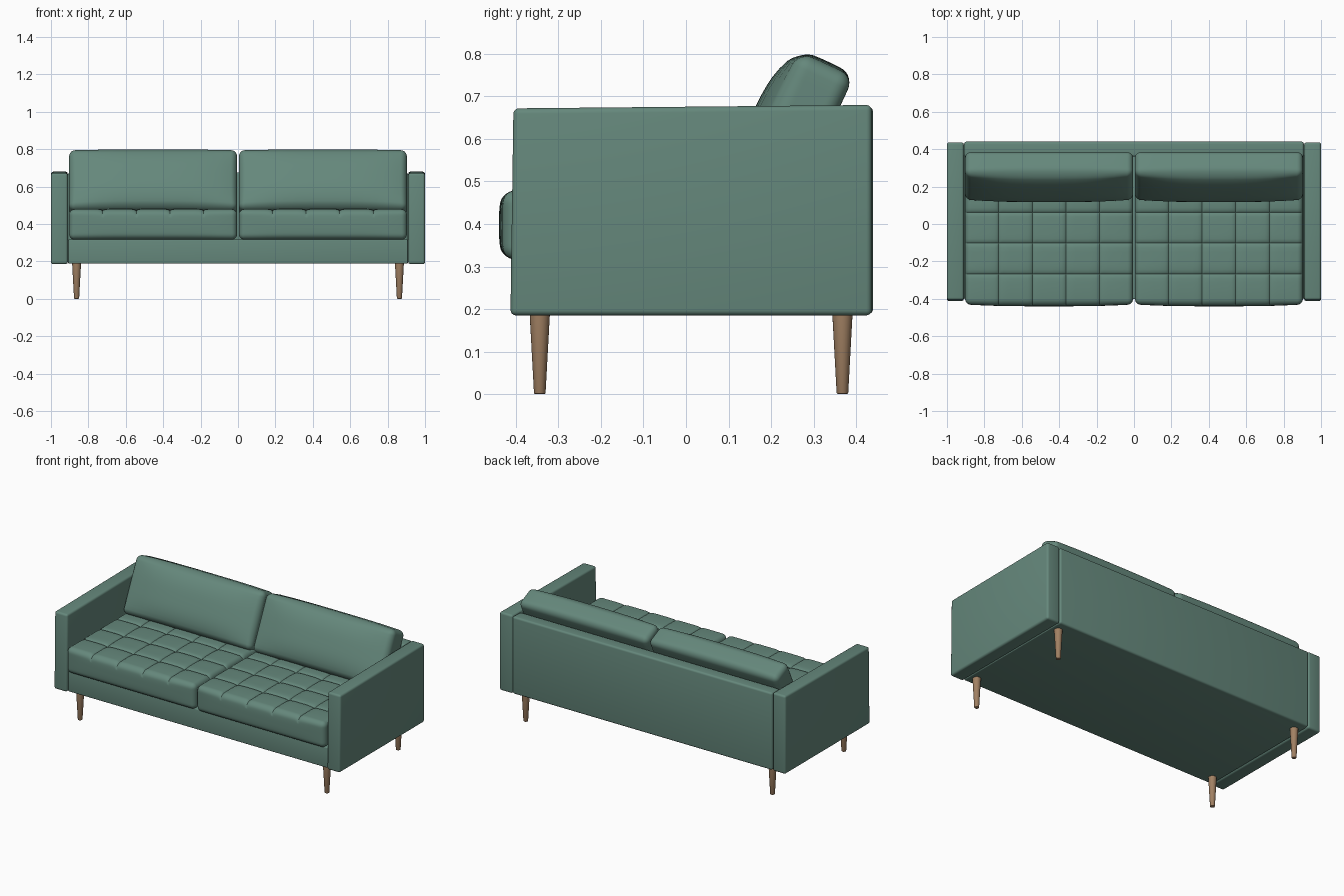
import bpy, bmesh, math
from mathutils import Vector

old = bpy.data.objects.get("Cube")
if old:
    bpy.data.objects.remove(old)


def material(name, rgb):
    m = bpy.data.materials.new(name)
    m.use_nodes = True
    m.diffuse_color = (*rgb, 1)
    m.node_tree.nodes["Principled BSDF"].inputs["Base Color"].default_value = (*rgb, 1)
    return m


green = material("green upholstery", (0.13, 0.245, 0.2))
wood = material("warm wood", (0.36, 0.22, 0.125))


def finish(bm, name, mat, loc=(0, 0, 0), tilt=0, angle=40):
    me = bpy.data.meshes.new(name)
    bmesh.ops.recalc_face_normals(bm, faces=bm.faces)
    bm.to_mesh(me)
    bm.free()
    me.materials.append(mat)
    ob = bpy.data.objects.new(name, me)
    ob.location = loc
    ob.rotation_euler.x = tilt
    bpy.context.collection.objects.link(ob)
    bpy.ops.object.select_all(action='DESELECT')
    ob.select_set(True)
    bpy.context.view_layer.objects.active = ob
    bpy.ops.object.shade_smooth_by_angle(angle=math.radians(angle))
    return ob


def panel(name, lo, hi, radius, shape=None):
    """Upholstered board with softened edges."""
    lo, hi = Vector(lo), Vector(hi)
    bm = bmesh.new()
    bmesh.ops.create_cube(bm, size=1)
    for v in bm.verts:
        v.co = Vector(l + (h - l) * (c + 0.5) for l, h, c in zip(lo, hi, v.co))
        if shape:
            shape(v.co)
    bmesh.ops.bevel(bm, geom=bm.edges[:], offset=radius, segments=4,
                    profile=0.5, affect='EDGES')
    return finish(bm, name, green)


def cushion(name, half, radius, loc, front, top, tilt=0, lines=((), ())):
    """Rounded box swollen to the front and top, with optional tufting lines."""
    bm = bmesh.new()
    bmesh.ops.create_cube(bm, size=2)
    for v in bm.verts:
        v.co = Vector(c * h for c, h in zip(v.co, half))
    for axis in range(3):
        h = half[axis]
        cuts = {round(s * (h - radius * (1 - f)), 4)
                for s in (-1, 1) for f in (0, 0.27, 0.58)}
        cuts |= {round((h - radius) * k / 6, 4) for k in range(-5, 6)}
        if axis < 2:
            for line in lines[axis]:
                cuts |= {round(line + s * d, 4) for s in (-1, 1)
                         for d in (0, 0.004, 0.011, 0.024, 0.045)}
        normal = Vector(float(i == axis) for i in range(3))
        for c in sorted(cuts):
            bmesh.ops.bisect_plane(bm, geom=bm.verts[:] + bm.edges[:] + bm.faces[:],
                                   plane_co=normal * c, plane_no=normal)
    for v in bm.verts:
        # round the corners
        inner = Vector(max(-(h - radius), min(h - radius, c)) for c, h in zip(v.co, half))
        p = inner + (v.co - inner).normalized() * radius
        q = [c / h for c, h in zip(p, half)]
        fall = [max(0, 1 - abs(c) ** 3) for c in q]
        # swell front and top
        p.y -= front * fall[0] * fall[2] * max(0, -q[1])
        p.z += top * fall[0] * fall[1] * max(0, q[2])
        # press in the stitched grooves and the buttons at their crossings
        if lines[0] and q[2] > 0.6:
            dx = min(abs(p.x - a) for a in lines[0])
            dy = min(abs(p.y - a) for a in lines[1])
            p.z -= 0.009 * math.exp(-min(dx, dy) / 0.009)
            p.z -= 0.008 * math.exp(-math.hypot(dx, dy) / 0.02)
        v.co = p
    return finish(bm, name, green, loc, tilt)


def slope_arm(co):
    # the front edge leans back and drops a little
    if co.y < 0 and co.z > 0.5:
        co.y += 0.007
        co.z -= 0.008


# frame
panel("seat_base", (-0.908, -0.402, 0.188), (0.908, 0.42, 0.318), 0.006)
panel("back_panel", (-0.908, 0.36, 0.188), (0.908, 0.44, 0.676), 0.012)

for side, s in (("left", 1), ("right", -1)):
    xs = sorted((s * 0.91, s * 1.0))
    panel(side + "_arm", (xs[0], -0.413, 0.185), (xs[1], 0.437, 0.68), 0.013, slope_arm)

    # tufted seat cushion
    columns = [0.18 * k for k in (-1.5, -0.5, 0.5, 1.5)]
    rows = [0.165 * k for k in (-1.5, -0.5, 0.5, 1.5)]
    cushion(side + "_seat_cushion", (0.449, 0.41, 0.0815), 0.03,
            (s * 0.454, -0.02, 0.3975), 0.01, 0.004, lines=(columns, rows))

    # leaning back cushion
    cushion(side + "_back_cushion", (0.449, 0.07, 0.175), 0.032,
            (s * 0.454, 0.257, 0.616), 0.04, 0.008, tilt=math.radians(-25))

    # tapered legs
    for end, y in (("front", -0.344), ("back", 0.368)):
        bm = bmesh.new()
        bmesh.ops.create_cone(bm, cap_ends=True, segments=24,
                              radius1=0.0135, radius2=0.024, depth=0.192)
        foot = [e for e in bm.edges if all(v.co.z < 0 for v in e.verts)]
        bmesh.ops.bevel(bm, geom=foot, offset=0.003, segments=2,
                        profile=0.5, affect='EDGES')
        finish(bm, f"{side}_{end}_leg", wood, (s * 0.863, y, 0.096))
